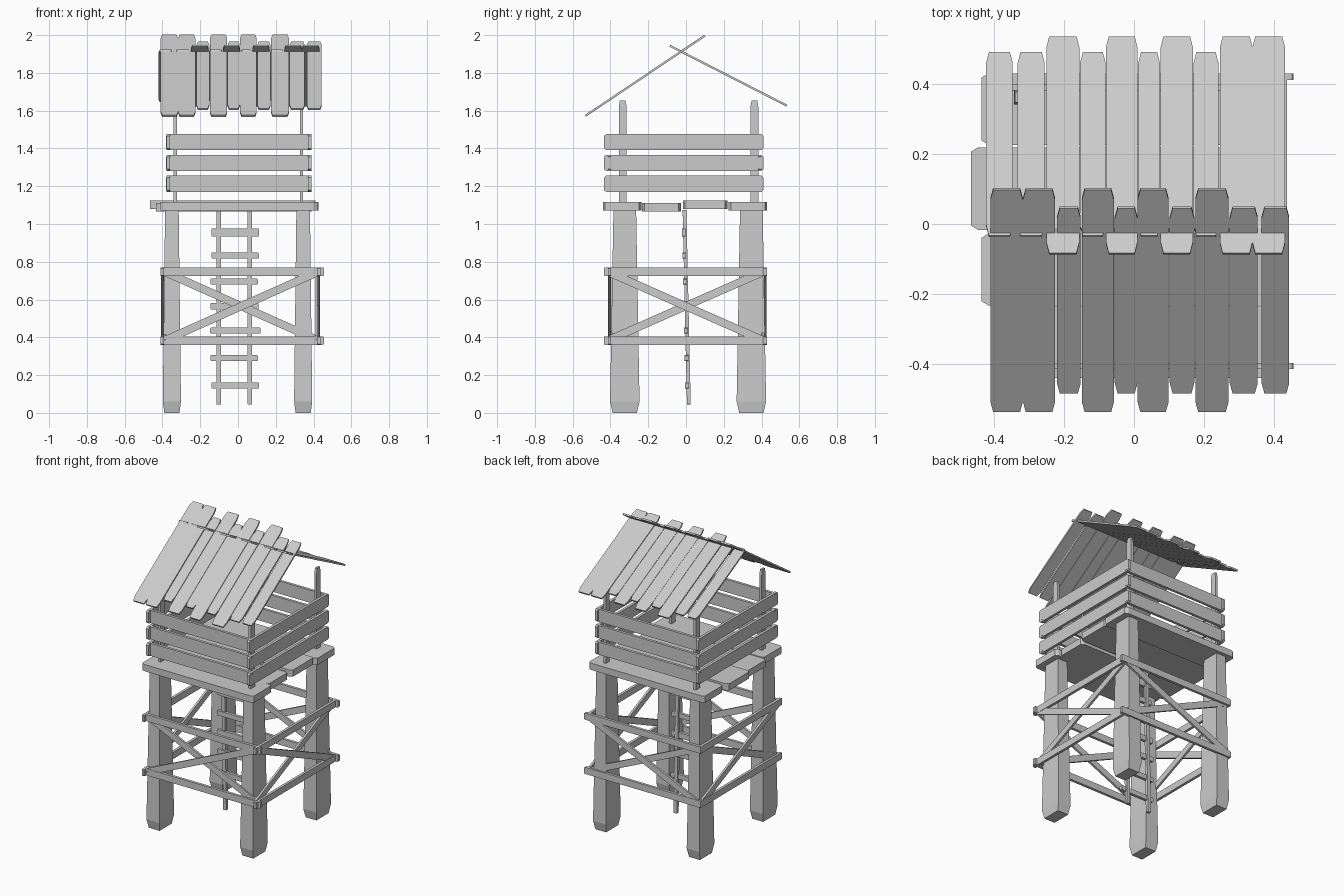
import bpy, bmesh
from mathutils import Vector

if "Cube" in bpy.data.objects:
    bpy.data.objects.remove(bpy.data.objects["Cube"])


def finish(name, bm):
    bmesh.ops.recalc_face_normals(bm, faces=bm.faces)
    me = bpy.data.meshes.new(name)
    bm.to_mesh(me)
    bm.free()
    ob = bpy.data.objects.new(name, me)
    bpy.context.collection.objects.link(ob)
    return ob


def board(name, a, b, width, thick, normal, cut=(0.02, 0.008)):
    """Flat board from a to b with clipped corners, facing along normal."""
    a, b, n = Vector(a), Vector(b), Vector(normal).normalized()
    d = (b - a).normalized()
    s = n.cross(d).normalized()
    L, w = (b - a).length, width / 2
    cl, cw = cut
    outline = [(0, -w + cw), (cl, -w), (L - cl, -w), (L, -w + cw),
               (L, w - cw), (L - cl, w), (cl, w), (0, w - cw)]
    bm = bmesh.new()
    face = bm.faces.new([bm.verts.new(a + d * u + s * v - n * thick / 2) for u, v in outline])
    ext = bmesh.ops.extrude_face_region(bm, geom=[face])
    bmesh.ops.translate(bm, vec=n * thick,
                        verts=[e for e in ext["geom"] if isinstance(e, bmesh.types.BMVert)])
    return finish(name, bm)


def stack(name, cx, cy, rings):
    """Rectangular rings (z, half x, half y) joined into a tapered post."""
    bm = bmesh.new()
    loops = [[bm.verts.new((cx + sx * hx, cy + sy * hy, z))
              for sx, sy in ((-1, -1), (1, -1), (1, 1), (-1, 1))] for z, hx, hy in rings]
    for lo, hi in zip(loops, loops[1:]):
        for i in range(4):
            j = (i + 1) % 4
            bm.faces.new((lo[i], lo[j], hi[j], hi[i]))
    bm.faces.new(loops[0][::-1])
    bm.faces.new(loops[-1])
    return finish(name, bm)


# Legs and the thin posts above them
for fx, lx, px in (("left", -0.35, -0.333), ("right", 0.345, 0.336)):
    for fy, ly, py in (("front", -0.324, -0.335), ("back", 0.346, 0.362)):
        stack(f"{fy}_{fx}_leg", lx, ly,
              [(0, 0.04, 0.064), (0.06, 0.048, 0.078), (1.075, 0.036, 0.06)])
        stack(f"{fy}_{fx}_post", px, py,
              [(1.09, 0.009, 0.021), (1.62, 0.009, 0.021), (1.655, 0.007, 0.015)])

# Platform planks: y centre, width, x start, x end, z centre
for i, (y, w, x0, x1, z) in enumerate([
        (-0.338, 0.204, -0.41, 0.42, 1.093), (-0.13, 0.205, -0.435, 0.39, 1.09),
        (0.101, 0.235, -0.465, 0.41, 1.102), (0.328, 0.204, -0.435, 0.425, 1.093)]):
    board(f"floor_plank_{i}", (x0, y, z), (x1, y, z), w, 0.045, (0, 0, 1), (0.02, 0.012))

# Railing boards on four sides
for i, z in enumerate((1.213, 1.323, 1.433)):
    for side, y in (("front", -0.405), ("back", 0.39)):
        board(f"{side}_rail_{i}", (-0.38, y, z), (0.39, y, z), 0.085, 0.018, (0, 1, 0), (0.012, 0.01))
    for side, x in (("left", -0.37), ("right", 0.38)):
        board(f"{side}_rail_{i}", (x, -0.435, z), (x, 0.41, z), 0.085, 0.018, (1, 0, 0), (0.012, 0.01))

# Braces between the legs: two level boards and a cross per side
Z0, Z1 = 0.383, 0.747
for side, y, out in (("front", -0.405, -1), ("back", 0.42, 1)):
    n = (0, 1, 0)
    for k, z in (("lower", Z0), ("upper", Z1)):
        board(f"{side}_{k}_brace", (-0.405, y, z), (0.455, y, z), 0.045, 0.018, n, (0.004, 0.004))
    board(f"{side}_cross_a", (-0.39, y, Z0), (0.425, y, Z1), 0.042, 0.014, n, (0.012, 0.012))
    board(f"{side}_cross_b", (-0.39, y - out * 0.012, Z1), (0.425, y - out * 0.012, Z0),
          0.042, 0.014, n, (0.012, 0.012))
for side, x, out in (("left", -0.4, -1), ("right", 0.428, 1)):
    n = (1, 0, 0)
    for k, z in (("lower", Z0), ("upper", Z1)):
        board(f"{side}_{k}_brace", (x, -0.435, z), (x, 0.428, z), 0.045, 0.018, n, (0.004, 0.004))
    board(f"{side}_cross_a", (x, -0.415, Z1), (x, 0.41, Z0), 0.042, 0.014, n, (0.012, 0.012))
    board(f"{side}_cross_b", (x - out * 0.012, -0.415, Z0), (x - out * 0.012, 0.41, Z1),
          0.042, 0.014, n, (0.012, 0.012))

# Ladder under the floor
for side, x in (("left", -0.102), ("right", 0.063)):
    board(f"ladder_{side}_upright", (x, 0.015, 0.045), (x, -0.008, 1.075), 0.024, 0.02, (0, 1, 0), (0.002, 0.002))
for i, (z, x0, x1, w) in enumerate([
        (0.145, -0.14, 0.11, 0.032), (0.29, -0.145, 0.105, 0.032), (0.435, -0.148, 0.12, 0.032),
        (0.565, -0.145, 0.108, 0.036), (0.695, -0.145, 0.105, 0.032),
        (0.833, -0.14, 0.11, 0.032), (0.955, -0.14, 0.11, 0.044)]):
    y = 0.009 - 0.022 * z
    board(f"ladder_rung_{i}", (x0, y, z), (x1, y, z), w, 0.02, (0, 1, 0), (0.004, 0.004))

# Roof planks: x start, x end, long or short
front = [(-0.41, -0.317, 1), (-0.317, -0.225, 1), (-0.22, -0.152, 0), (-0.149, -0.057, 1),
         (-0.055, 0.01, 0), (0.01, 0.099, 1), (0.102, 0.172, 0), (0.175, 0.27, 1),
         (0.273, 0.353, 0), (0.364, 0.443, 0)]
back = [(-0.422, -0.346, 0), (-0.332, -0.255, 0), (-0.25, -0.156, 1), (-0.154, -0.081, 0),
        (-0.08, 0.01, 1), (0.012, 0.074, 0), (0.076, 0.168, 1), (0.17, 0.241, 0),
        (0.245, 0.338, 1), (0.338, 0.431, 1)]


def roof(name, planks, y_ref, z_ref, slope, spans):
    for i, (x0, x1, long) in enumerate(planks):
        x = (x0 + x1) / 2
        a, b = [(x, y, z_ref + slope * (y - y_ref)) for y in spans[long]]
        board(f"{name}_{i}", a, b, x1 - x0, 0.011, (0, -slope, 1), (0.035, 0.008))


roof("front_roof_plank", front, -0.533, 1.572, 0.672, [(-0.48, 0.047), (-0.533, 0.1)])
roof("back_roof_plank", back, 0.533, 1.627, -0.512, [(-0.035, 0.488), (-0.085, 0.533)])
